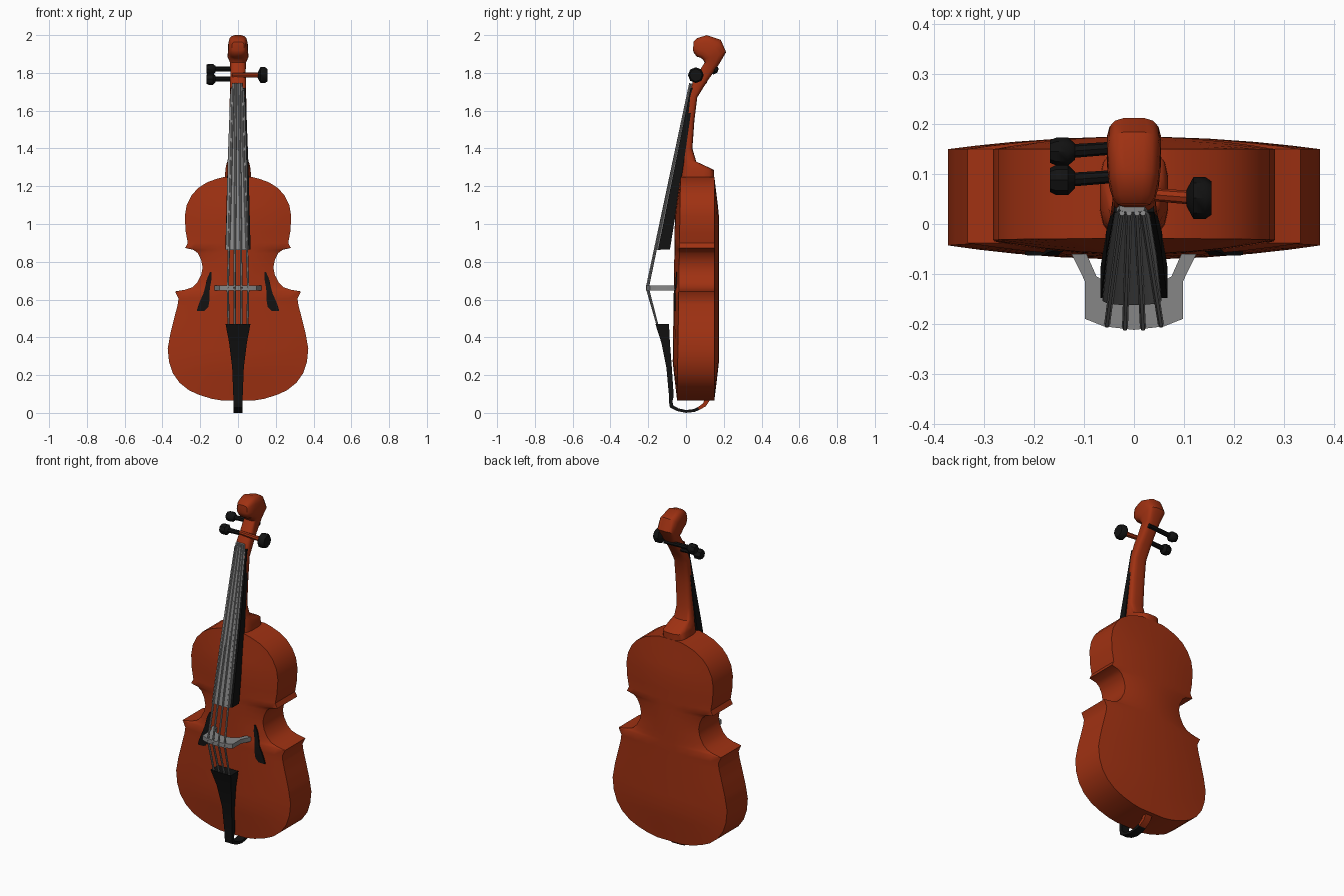
import bpy, bmesh, math
from mathutils import Vector

if "Cube" in bpy.data.objects:
    bpy.data.objects.remove(bpy.data.objects["Cube"])


def material(name, rgb):
    m = bpy.data.materials.new(name)
    m.diffuse_color = (*rgb, 1)
    m.use_nodes = True
    m.node_tree.nodes["Principled BSDF"].inputs["Base Color"].default_value = m.diffuse_color
    return m


WOOD = material("red_brown_varnish", (0.35, 0.031, 0.006))
BLACK = material("ebony_black", (0.006, 0.006, 0.006))
GREY = material("string_grey", (0.24, 0.24, 0.24))


def finish(name, bm, mat, angle=40):
    bmesh.ops.recalc_face_normals(bm, faces=bm.faces)
    me = bpy.data.meshes.new(name)
    bm.to_mesh(me)
    bm.free()
    ob = bpy.data.objects.new(name, me)
    bpy.context.collection.objects.link(ob)
    me.materials.append(mat)
    bpy.ops.object.select_all(action='DESELECT')
    bpy.context.view_layer.objects.active = ob
    ob.select_set(True)
    bpy.ops.object.shade_smooth_by_angle(angle=math.radians(angle))
    return ob


def skin(name, rings, mat, angle=40):
    """Join closed rings of points into a capped solid."""
    bm = bmesh.new()
    vs = [[bm.verts.new(p) for p in r] for r in rings]
    n = len(vs[0])
    for a, b in zip(vs, vs[1:]):
        for i in range(n):
            j = (i + 1) % n
            bm.faces.new((a[i], a[j], b[j], b[i]))
    bm.faces.new(vs[0])
    bm.faces.new(vs[-1])
    return finish(name, bm, mat, angle)


def loft(name, sections, mat, sides=4, e=0.01, angle=40):
    """Sections: front (y, z), back (y, z), half width, optional x centre."""
    def power(v):
        return math.copysign(abs(v) ** e, v)
    rings = []
    for s in sections:
        fy, fz, by, bz, hw = s[:5]
        cx = s[5] if len(s) > 5 else 0
        ring = []
        for i in range(sides):
            a = 2 * math.pi * (i + 0.5) / sides
            t = 0.5 - 0.5 * power(math.sin(a))
            ring.append((cx + hw * power(math.cos(a)), fy + (by - fy) * t, fz + (bz - fz) * t))
        rings.append(ring)
    return skin(name, rings, mat, angle)


def rod(name, points, radii, mat, sides=8):
    """Round rod through points, with a radius at each."""
    pts = [Vector(p) for p in points]
    q = (pts[-1] - pts[0]).to_track_quat('Z', 'Y')
    rings = [[p + q @ Vector((r * math.cos(2 * math.pi * i / sides),
                              r * math.sin(2 * math.pi * i / sides), 0))
              for i in range(sides)] for p, r in zip(pts, radii)]
    return skin(name, rings, mat)


# Body: half width at each height, front and back plates gently arched
OUTLINE = [(.065, .08), (.075, .14), (.095, .205), (.12, .26), (.16, .31), (.21, .345),
           (.27, .365), (.34, .372), (.42, .358), (.50, .338), (.57, .32), (.605, .315),
           (.643, .333), (.652, .28), (.665, .242), (.69, .216), (.73, .195), (.77, .187),
           (.81, .195), (.845, .212), (.863, .235), (.873, .28), (.90, .266), (.96, .277),
           (1.04, .282), (1.10, .272), (1.15, .247), (1.19, .212), (1.22, .165),
           (1.24, .11), (1.25, .07)]


def half_width(z):
    for (z0, w0), (z1, w1) in zip(OUTLINE, OUTLINE[1:]):
        if z <= z1:
            return w0 + (w1 - w0) * (z - z0) / (z1 - z0)
    return OUTLINE[-1][1]


def plate_y(x, z, back=False):
    arch = (1 - (x / half_width(z)) ** 2) * min(1, (z - .065) / .2, (1.25 - z) / .2)
    return .15 + .025 * arch if back else -.048 + .015 * z - .027 * arch


STEPS = [-1, -.85, -.65, -.4, -.15, .15, .4, .65, .85, 1]
skin("body", [[(u * w, plate_y(u * w, z), z) for u in STEPS] +
              [(u * w, plate_y(u * w, z, True), z) for u in reversed(STEPS)]
              for z, w in OUTLINE], WOOD, 35)

# Sound holes: thin plates lying on the front
for side, label in ((-1, "left"), (1, "right")):
    rows = [(.745, .004, .145), (.71, .012, .152), (.67, .013, .16), (.63, .016, .168),
            (.59, .025, .177), (.56, .028, .185), (.54, .02, .198)]
    loft("sound_hole_" + label,
         [(plate_y(x, z) - .005, z, plate_y(x, z) + .004, z, hw, side * x)
          for z, hw, x in rows], BLACK)

# Heel, neck, peg box and scroll in one sweep
loft("neck_and_scroll", [
    (-.03, 1.21, .15, 1.21, .07), (-.025, 1.285, .15, 1.285, .068),
    (-.02, 1.325, .12, 1.30, .062), (-.02, 1.35, .055, 1.33, .052),
    (-.02, 1.40, .034, 1.40, .047), (-.008, 1.55, .045, 1.55, .046),
    (.012, 1.68, .06, 1.67, .044), (.035, 1.75, .10, 1.735, .043),
    (.065, 1.80, .13, 1.78, .041), (.098, 1.855, .178, 1.85, .042),
    (.09, 1.87, .213, 1.91, .055), (.075, 1.88, .185, 1.975, .054),
    (.057, 1.885, .11, 2.0, .05), (.042, 1.905, .06, 1.985, .042),
    (.037, 1.92, .04, 1.965, .032)], WOOD, sides=16, e=.6)

# Fingerboard with its rounded grey face
loft("fingerboard", [(-.148, .865, -.085, .865, .067), (-.06, 1.30, -.015, 1.30, .056),
                     (.024, 1.72, .045, 1.72, .04)], BLACK)
loft("fingerboard_face", [(-.162, .863, -.135, .863, .06, -.004),
                          (-.072, 1.30, -.045, 1.30, .05, -.004),
                          (.012, 1.70, .035, 1.70, .036, -.004),
                          (.024, 1.745, .045, 1.745, .026, -.004)], GREY, sides=12, e=.6)

# Bridge: arched plate standing on two splayed feet
half = [(0, -.212), (.06, -.205), (.098, -.19), (.098, -.115), (.125, -.06), (.095, -.06),
        (.075, -.105), (.04, -.125), (0, -.13)]
bm = bmesh.new()
for s in (-1, 1):
    quads = [(0, 1, 7, 8), (1, 2, 6, 7), (2, 3, 6), (3, 4, 5, 6)]
    front = [bm.verts.new((s * x, y, .648)) for x, y in half]
    for q in quads:
        bm.faces.new([front[i] for i in q])
bmesh.ops.remove_doubles(bm, verts=bm.verts, dist=.0005)
ext = bmesh.ops.extrude_face_region(bm, geom=bm.faces[:])
bmesh.ops.translate(bm, vec=(0, 0, .026),
                    verts=[v for v in ext["geom"] if isinstance(v, bmesh.types.BMVert)])
finish("bridge", bm, GREY, 30)

# Tailpiece, its loop under the body, and the end pin
loft("tailpiece", [(-.162, .47, -.09, .47, .066), (-.13, .37, -.085, .37, .047),
                   (-.104, .24, -.075, .24, .031), (-.09, .09, -.065, .09, .025),
                   (-.09, .05, -.072, .06, .024)], BLACK)
loft("tail_loop", [(-.09, .06, -.072, .065, .024), (-.085, .028, -.068, .04, .024),
                   (-.045, .009, -.04, .024, .024), (0, 0, 0, .015, .024),
                   (.045, .005, .04, .02, .024), (.07, .015, .062, .03, .022)], BLACK)
loft("end_pin", [(.07, .015, .062, .03, .021), (.105, .035, .09, .05, .021),
                 (.125, .065, .10, .075, .021)], WOOD)

# Strings: tailpiece to bridge, bridge to nut
for i, (xt, xb, xn, drop) in enumerate([(-.05, -.054, -.024, .006), (-.017, -.018, -.01, 0),
                                        (.017, .018, .006, 0), (.05, .054, .018, .006)], 1):
    top = (xb, -.208 + drop, .662)
    rod(f"string_{i}_lower", [(xt, -.15, .46), top], [.006, .006], GREY, 6)
    rod(f"string_{i}_upper", [top, (xn, .022, 1.745)], [.006, .006], GREY, 6)

# Tuning pegs with chunky heads
for label, side, y, z, r, shaft in (("upper_left", -1, .145, 1.82, .028, BLACK),
                                    ("lower_left", -1, .088, 1.767, .03, BLACK),
                                    ("right", 1, .052, 1.788, .042, WOOD)):
    end = .168 if side < 0 else .155
    rod("peg_shaft_" + label, [(-side * .03, y + .012, z), (side * (end - .03), y, z)],
        [.012, .014], shaft)
    rod("peg_head_" + label, [(side * (end - d), y, z) for d in (.05, .036, .012, 0)],
        [.016, r, r, r * .8], BLACK)
